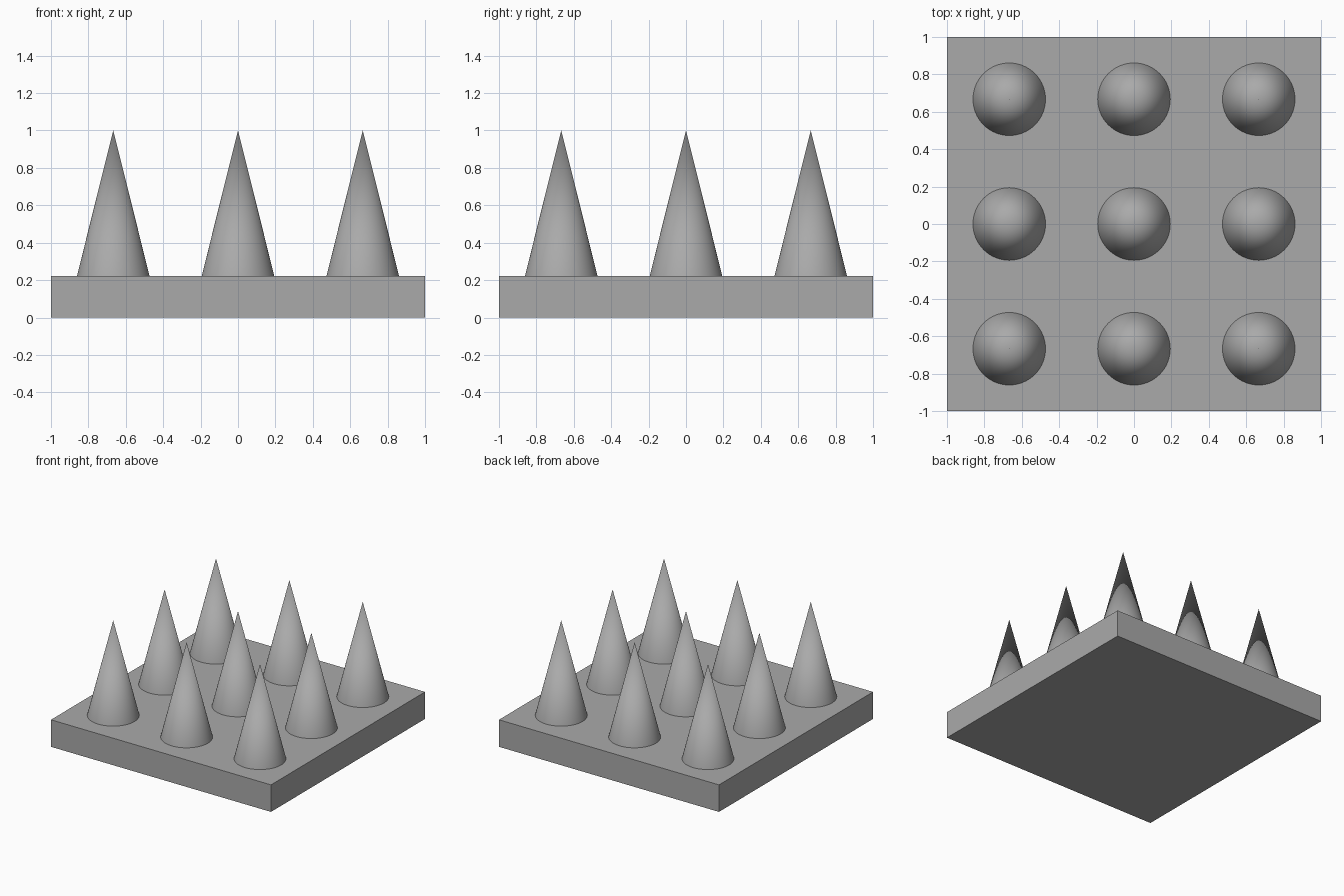
import bpy
import math

cube = bpy.data.objects.get("Cube")
if cube:
    bpy.data.objects.remove(cube, do_unlink=True)

PLATE_TOP = 0.222
TIP = 1.0
RADIUS = 0.194
SPACING = 0.667

# Single plain grey
grey = bpy.data.materials.new("plain_grey")
grey.use_nodes = True
colour = (0.4, 0.4, 0.4, 1)
grey.diffuse_color = colour
grey.node_tree.nodes["Principled BSDF"].inputs["Base Color"].default_value = colour


def finish(name):
    obj = bpy.context.object
    obj.name = name
    obj.data.name = name
    obj.data.materials.append(grey)
    return obj


# Square base plate
bpy.ops.mesh.primitive_cube_add(size=1, location=(0, 0, PLATE_TOP / 2))
plate = finish("base_plate")
plate.scale = (2, 2, PLATE_TOP)
bpy.ops.object.transform_apply(location=False, rotation=False, scale=True)

# Three by three grid of smooth spikes
columns = ("right", "middle", "left")
rows = ("front", "centre", "back")
for j, row in enumerate(rows):
    for i, column in enumerate(columns):
        bpy.ops.mesh.primitive_cone_add(
            vertices=64, radius1=RADIUS, radius2=0, depth=TIP - PLATE_TOP,
            location=((i - 1) * SPACING, (j - 1) * SPACING, (TIP + PLATE_TOP) / 2))
        finish(f"spike_{row}_{column}")
        bpy.ops.object.shade_smooth_by_angle(angle=math.radians(30))
